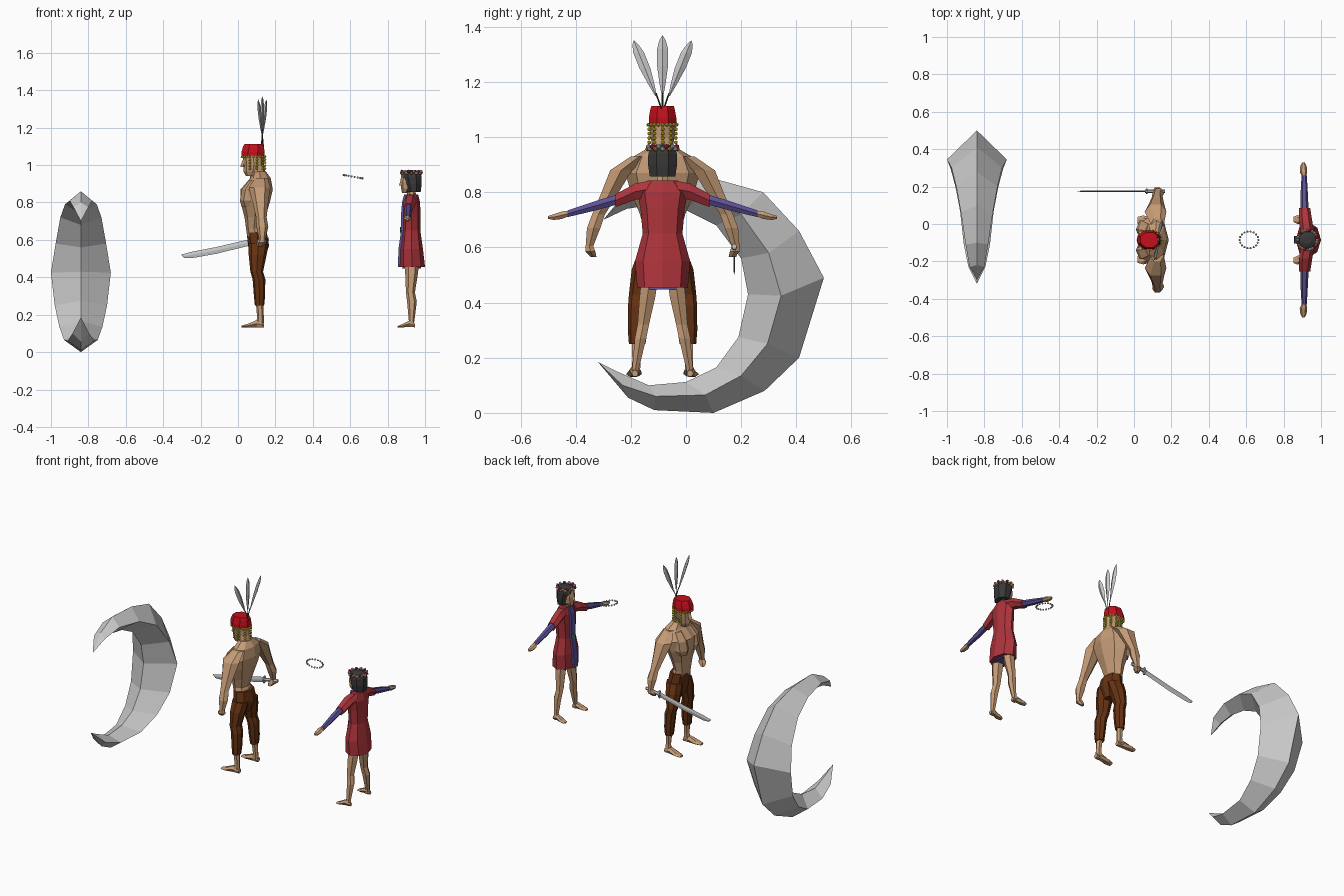
import bpy, bmesh, math
from mathutils import Vector

CY = -0.085  # shared centre line of both figures

def mat(name, r, g, b):
    m = bpy.data.materials.new(name)
    m.diffuse_color = (r, g, b, 1)
    return m

SKIN = mat("skin", .56, .33, .18)
RED = mat("hat_red", .55, .005, .012)
DRESS = mat("dress_red", .42, .035, .045)
BLUE = mat("cloth_blue", .11, .085, .32)
BROWN = mat("trouser_brown", .13, .032, .006)
HAIR = mat("hair_dark", .04, .04, .04)
YELLOW = mat("bead_yellow", .85, .7, .02)
WHITE = mat("flower_white", .8, .8, .8)
ORANGE = mat("flower_orange", .7, .3, .02)
PINK = mat("flower_red", .6, .02, .08)
GREEN = mat("sash_green", .08, .2, .12)

def finish(name, bm, m=None):
    bmesh.ops.recalc_face_normals(bm, faces=bm.faces)
    me = bpy.data.meshes.new(name)
    bm.to_mesh(me)
    bm.free()
    if m:
        me.materials.append(m)
    ob = bpy.data.objects.new(name, me)
    bpy.context.collection.objects.link(ob)
    return ob

def skin_rings(name, rings, m=None):
    """Bridge closed rings of points; one-point rings make tips."""
    bm = bmesh.new()
    vs = [[bm.verts.new(p) for p in r] for r in rings]
    for a, b in zip(vs, vs[1:]):
        n = max(len(a), len(b))
        for i in range(n):
            j = (i + 1) % n
            f = [a[i % len(a)], a[j % len(a)], b[j % len(b)], b[i % len(b)]]
            bm.faces.new(list(dict.fromkeys(f)))
    for r in (vs[0], vs[-1]):
        if len(r) > 2:
            bm.faces.new(r)
    return finish(name, bm, m)

def loft(name, secs, m=None, n=8, axis='z', s=1, off=0):
    """Sections (x, dy, z, ra, rb); rings lie across the given axis, s mirrors dy."""
    rings = []
    for x, dy, z, ra, rb in secs:
        ring = []
        for i in range(n):
            t = 2 * math.pi * (i + off) / n
            c, d = ra * math.cos(t), rb * math.sin(t)
            o = {'z': (c, d, 0), 'y': (c, 0, d), 'x': (0, c, d)}[axis]
            ring.append(Vector((x, CY + s * dy, z)) + Vector(o))
        rings.append(ring)
    return skin_rings(name, rings, m)

def beads(name, pts, r, m=None):
    bm = bmesh.new()
    for p in pts:
        g = bmesh.ops.create_icosphere(bm, subdivisions=1, radius=r)
        bmesh.ops.translate(bm, verts=g['verts'], vec=p)
    return finish(name, bm, m)

# Crescent: diamond sections (outer y z, edge y z, half width, inner y z)
moon = [(-.21, .055, -.23, .10, .045, -.25, .15), (-.115, .01, -.11, .06, .07, -.135, .10),
        (.10, 0, .07, .065, .09, 0, .112), (.285, .08, .20, .135, .115, .11, .165),
        (.41, .20, .295, .25, .14, .19, .275), (.50, .49, .345, .425, .16, .225, .43),
        (.41, .66, .30, .58, .135, .20, .56), (.28, .80, .20, .72, .11, .11, .68),
        (.10, .85, .06, .79, .085, 0, .735), (-.10, .86, -.11, .81, .06, -.12, .755),
        (-.22, .80, -.23, .775, .04, -.215, .74)]
MX = -.84
rings = [[(MX, -.32, .185)]]
for oy, oz, ey, ez, w, iy, iz in moon:
    rings.append([(MX, oy, oz), (MX + w, ey, ez), (MX, iy, iz), (MX - w, ey, ez)])
skin_rings("crescent", rings + [[(MX, -.30, .70)]])

# Warrior body
loft("warrior_torso", [(.10, 0, .61, .05, .07), (.085, 0, .66, .042, .066), (.09, 0, .72, .055, .082),
     (.092, 0, .80, .078, .115), (.10, 0, .87, .086, .135), (.12, 0, .93, .055, .105),
     (.115, 0, .965, .035, .045)], SKIN)
loft("warrior_neck", [(.11, 0, .92, .045, .045), (.10, 0, 1.0, .04, .038)], SKIN)
loft("warrior_head", [(.068, 0, .942, .026, .022), (.078, 0, .965, .048, .036),
     (.085, 0, 1.0, .055, .044), (.083, 0, 1.05, .058, .047), (.083, 0, 1.08, .056, .046)], SKIN)
loft("warrior_nose", [(.03, 0, .99, .018, .012), (.032, 0, 1.03, .006, .006)], SKIN, n=4)
loft("warrior_trousers_waist", [(.103, 0, .50, .04, .04), (.11, 0, .57, .056, .088),
     (.10, 0, .64, .054, .074)], BROWN)
for s, side in ((-1, "right"), (1, "left")):
    loft(f"warrior_pectoral_{side}", [(.06, .05, .775, .04, .04), (.05, .055, .81, .04, .055),
         (.06, .055, .87, .04, .055), (.09, .05, .92, .03, .04)], SKIN, n=6, s=s)
    loft(f"warrior_arm_{side}", [(.125, .085, .93, .035, .035), (.115, .15, .88, .058, .046),
         (.12, .19, .80, .042, .036), (.125, .232, .72, .028, .027), (.13, .25, .67, .032, .028),
         (.13, .265, .605, .017, .016), (.125, .262, .585, .028, .021),
         (.115, .25, .565, .014, .012)], SKIN, n=6, s=s)
    loft(f"warrior_trouser_leg_{side}", [(.11, .045, .58, .054, .045), (.105, .06, .52, .048, .052),
         (.10, .08, .43, .034, .042), (.112, .085, .39, .034, .04), (.115, .09, .30, .03, .036),
         (.115, .092, .25, .025, .03)], BROWN, s=s)
    loft(f"warrior_shin_{side}", [(.115, .092, .27, .02, .022), (.12, .095, .19, .018, .017),
         (.118, .097, .14, .022, .018)], SKIN, n=6, s=s)
    loft(f"warrior_foot_{side}", [(.14, .097, .145, .016, .015), (.10, .098, .152, .02, .022),
         (.05, .103, .141, .028, .011), (.018, .105, .136, .018, .006)], SKIN, n=6, axis='x', s=s)

# Hat with hanging beads and feathers
loft("hat", [(.08, 0, 1.05, .066, .054), (.08, 0, 1.07, .067, .054), (.083, 0, 1.10, .06, .048),
     (.083, 0, 1.113, .052, .044)], RED, off=.5)
pts = []
for i in range(20):
    a = 2 * math.pi * i / 20
    d = (math.cos(a), math.sin(a))
    rows = 5 if i % 2 == 0 and d[0] > -.4 else 1
    for k in range(rows):
        pts.append((.083 + .062 * d[0], CY + .051 * d[1], 1.045 - .016 * k))
beads("hat_beads", pts, .0075, YELLOW)
for k in (-1, 0, 1):
    def at(t, z):
        return (.13 + .022 * k * t, k * (.024 + .08 * t), z)
    h = .218 if k == 0 else .20
    loft("feather_stem", [at(-.3, 1.09) + (.003, .003), at(0, 1.16) + (.003, .003)], HAIR, n=4)
    loft("feather", [at(t, 1.15 + h * t) + (r * .45, r) for t, r in
         ((0, .003), (.2, .011), (.5, .02), (.78, .02), (.93, .011), (1, .001))], None, n=4)

# Sword held in the hand on the +y side
SY = .26
loft("sword_blade", [(.07, SY, .588, .003, .017), (-.12, SY, .543, .003, .018),
     (-.25, SY, .519, .003, .017), (-.285, SY, .514, .003, .012), (-.302, SY, .52, .001, .003)],
     None, n=4, axis='x')
loft("sword_grip", [(.06, SY, .587, .009, .011), (.165, SY, .603, .009, .011)], None, n=6, axis='x')
loft("sword_guard", [(.064, SY, .587, .014, .026), (.072, SY, .589, .014, .026)], None, n=6, axis='x')

# Woman body and dress
dress = [(.932, 0, .455, .068, .092), (.928, 0, .55, .061, .10), (.928, 0, .65, .047, .072),
         (.928, 0, .74, .047, .08), (.93, 0, .80, .044, .092), (.93, 0, .842, .033, .055)]
loft("dress", dress, DRESS)
loft("underskirt", [(.928, 0, .448, .05, .075), (.928, 0, .50, .045, .07)], BLUE)
bm = bmesh.new()
rows = [[bm.verts.new((x - ra - .003, CY + e, z)) for e in (-.02, .02)] for x, _, z, ra, _ in dress]
for a, b in zip(rows, rows[1:]):
    bm.faces.new((a[0], a[1], b[1], b[0]))
panel = finish("dress_front_panel", bm, BLUE)
panel.modifiers.new("thickness", 'SOLIDIFY').thickness = .012
panel.modifiers["thickness"].offset = 0
loft("sash_knot", [(.878, 0, .63, .01, .018), (.876, 0, .67, .01, .022)], GREEN, n=6)
for s, side in ((-1, "right"), (1, "left")):
    loft(f"sleeve_{side}", [(.925, .05, .812, .036, .034), (.918, .10, .802, .035, .034),
         (.912, .17, .77, .03, .027)], DRESS, n=6, axis='y', s=s)
    loft(f"woman_arm_{side}", [(.912, .15, .778, .022, .021), (.91, .24, .752, .02, .02),
         (.91, .345, .722, .014, .014)], BLUE, n=6, axis='y', s=s)
    loft(f"woman_hand_{side}", [(.91, .335, .724, .01, .01), (.906, .365, .717, .02, .016),
         (.906, .395, .71, .017, .012), (.906, .415, .709, .006, .006)], SKIN, n=6, axis='y', s=s)
    loft(f"woman_leg_{side}", [(.93, .045, .50, .04, .035), (.928, .055, .42, .034, .033),
         (.922, .07, .32, .024, .024), (.93, .08, .27, .026, .024), (.928, .098, .16, .014, .014),
         (.926, .10, .135, .018, .015)], SKIN, n=6, s=s)
    loft(f"woman_foot_{side}", [(.945, .10, .143, .012, .012), (.915, .102, .152, .017, .019),
         (.875, .108, .14, .024, .01), (.853, .11, .135, .014, .005)], SKIN, n=6, axis='x', s=s)
loft("woman_neck", [(.93, 0, .82, .024, .024), (.925, 0, .88, .022, .022)], SKIN, n=6)
loft("woman_head", [(.895, 0, .852, .018, .016), (.908, 0, .875, .036, .033),
     (.915, 0, .91, .047, .04), (.92, 0, .95, .047, .04)], SKIN)
loft("woman_nose", [(.871, 0, .892, .01, .008), (.872, 0, .915, .004, .004)], SKIN, n=4)
loft("woman_hair", [(.94, 0, .857, .04, .05), (.936, 0, .90, .05, .057), (.93, 0, .94, .056, .056),
     (.928, 0, .963, .048, .046), (.928, 0, .974, .022, .022)], HAIR, off=.5)

# Flower crown
cols = [("white", WHITE), ("pink", PINK), ("orange", ORANGE), ("grey", None)]
for c, (nm, m) in enumerate(cols):
    angs = [2 * math.pi * (c + 4 * k) / 24 for k in range(6)]
    beads(f"crown_flowers_{nm}", [(.927 + .053 * math.cos(a), CY + .053 * math.sin(a),
          .957 + .009 * (c % 2)) for a in angs], .0095, m)

# Floating bead ring
beads("bead_ring", [(.615 + .05 * math.cos(a), CY + .045 * math.sin(a), .938 - .009 * math.cos(a))
      for a in (2 * math.pi * i / 18 for i in range(18))], .0065)
